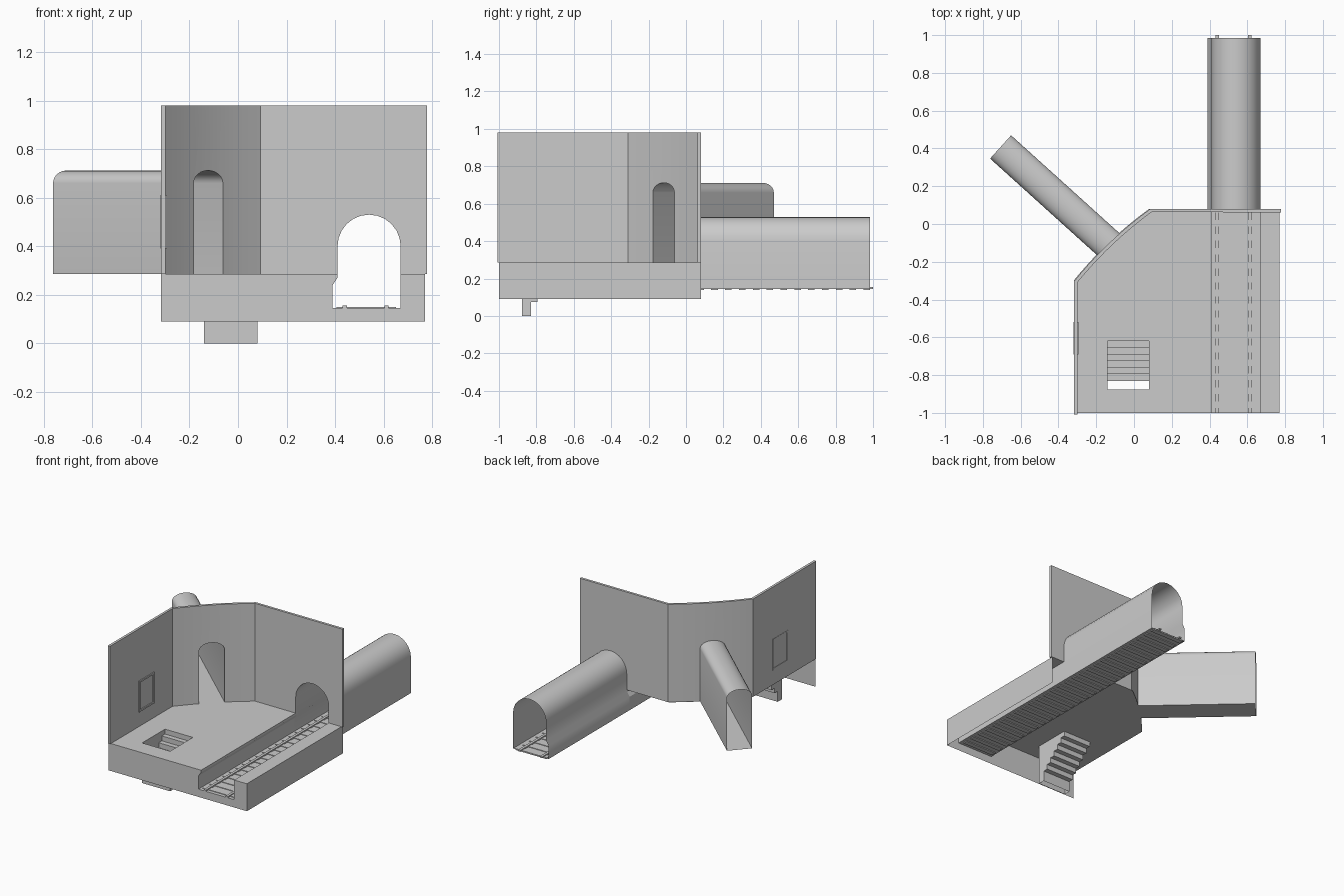
import bpy, bmesh
from math import sin, cos, pi
from mathutils import Vector

cube = bpy.data.objects.get("Cube")
if cube:
    bpy.data.objects.remove(cube)

GREY = (0.6, 0.6, 0.6, 1)
mat = bpy.data.materials.new("plain grey")
mat.use_nodes = True
mat.diffuse_color = GREY
mat.node_tree.nodes["Principled BSDF"].inputs["Base Color"].default_value = GREY

FLOOR, TOP, BASE, TRACK = 0.285, 0.98, 0.09, 0.145
LEFT, RIGHT, FRONT, BACK = -0.317, 0.77, -1.0, 0.08
THICK = 0.018


def finish(name, bm):
    bmesh.ops.remove_doubles(bm, verts=bm.verts, dist=1e-5)
    bmesh.ops.recalc_face_normals(bm, faces=bm.faces)
    me = bpy.data.meshes.new(name)
    bm.to_mesh(me)
    bm.free()
    me.materials.append(mat)
    ob = bpy.data.objects.new(name, me)
    bpy.context.collection.objects.link(ob)
    return ob


def flat(name, polygons):
    bm = bmesh.new()
    for pts in polygons:
        bm.faces.new([bm.verts.new(p) for p in pts])
    return finish(name, bm)


def extrude(name, pts, offset, closed=False, caps=False):
    """Sweep a profile along an offset into a sheet or a capped prism."""
    bm = bmesh.new()
    a = [bm.verts.new(p) for p in pts]
    b = [bm.verts.new(Vector(p) + Vector(offset)) for p in pts]
    n = len(pts)
    for i in range(n if closed else n - 1):
        j = (i + 1) % n
        bm.faces.new((a[i], a[j], b[j], b[i]))
    if caps:
        bm.faces.new(a[::-1])
        bm.faces.new(b)
    return finish(name, bm)


def add_box(bm, lo, hi):
    r = bmesh.ops.create_cube(bm, size=1)
    for v in r["verts"]:
        v.co = [l + (c + 0.5) * (h - l) for l, h, c in zip(lo, hi, v.co)]


def activate(ob):
    bpy.ops.object.select_all(action="DESELECT")
    ob.select_set(True)
    bpy.context.view_layer.objects.active = ob


def smooth(ob):
    activate(ob)
    bpy.ops.object.shade_smooth_by_angle(angle=0.6)


def cut(ob, cutter):
    activate(ob)
    mod = ob.modifiers.new("opening", "BOOLEAN")
    mod.operation = "DIFFERENCE"
    mod.solver = "EXACT"
    mod.object = cutter
    bpy.ops.object.modifier_apply(modifier=mod.name)
    bpy.data.objects.remove(cutter)


def arch(center, half, spring, rise, steps=12):
    """Arch points (across, height) from the right spring to the left."""
    return [(center + half * cos(pi * i / steps), spring + rise * sin(pi * i / steps))
            for i in range(steps + 1)]


# Wall outline: left wall, gently bulging corner, back wall
corner = []
for i in range(13):
    t = i / 12
    bulge = 0.018 * 4 * t * (1 - t)
    corner.append((LEFT + 0.397 * t - 0.7 * bulge, -0.297 + 0.377 * t + 0.7 * bulge))
path = [(LEFT, FRONT)] + corner + [(RIGHT, BACK)]
wall = extrude("curved_wall", [(x, y, FLOOR) for x, y in path], (0, 0, TOP - FLOOR))
activate(wall)
solid = wall.modifiers.new("thickness", "SOLIDIFY")
solid.thickness = THICK
solid.offset = 0
bpy.ops.object.modifier_apply(modifier=solid.name)
wall.location = (THICK / 2, -THICK / 2, 0)
bpy.ops.object.transform_apply()

# Railway tunnel with a stepped left side
arch_pts = arch(0.54, 0.13, 0.40, 0.13)
step_side = [(0.41, 0.27), (0.39, 0.24), (0.39, TRACK)]
tunnel_profile = [(0.67, TRACK)] + arch_pts + step_side
smooth(extrude("railway_tunnel", [(x, BACK - 0.005, z) for x, z in tunnel_profile],
               (0, 0.91, 0), closed=True))
cut(wall, extrude("tunnel_cutter",
                  [(x, BACK - 0.1, z) for x, z in [(0.67, 0.2)] + arch_pts + [(0.41, 0.2)]],
                  (0, 0.2, 0), closed=True, caps=True))

# Diagonal passage through the curved corner
across = Vector((0.67, 0.742, 0))
along = Vector((-0.742, 0.67, 0))
start = Vector((-0.135, -0.108, 0))


def passage(name, shift, length, low, caps):
    profile = [(0.083, low)] + arch(0, 0.083, 0.66, 0.052) + [(-0.083, low)]
    pts = [start + along * shift + across * u + Vector((0, 0, z)) for u, z in profile]
    return extrude(name, pts, along * length, closed=True, caps=caps)


smooth(passage("diagonal_passage", -0.005, 0.775, FLOOR, False))
cut(wall, passage("passage_cutter", -0.12, 0.24, 0.2, True))
smooth(wall)

# Platform floor laid around the stair opening
X0, X1, Y0, Y1, EDGE = -0.14, 0.08, -0.877, -0.62, 0.41


def rect(x0, x1, y0, y1):
    return [(x0, y0, FLOOR), (x1, y0, FLOOR), (x1, y1, FLOOR), (x0, y1, FLOOR)]


rear = [(LEFT, Y1)] + corner + [(EDGE, BACK), (EDGE, Y1), (X1, Y1), (X0, Y1)]
flat("platform_floor", [rect(LEFT, EDGE, FRONT, Y0), rect(LEFT, X0, Y0, Y1),
                        rect(X1, EDGE, Y0, Y1), [(x, y, FLOOR) for x, y in rear]])

# Front skirt with the track notch
notch = [(0.67, FLOOR), (0.67, TRACK)] + step_side[::-1] + [(EDGE, FLOOR)]
skirt = [(LEFT, BASE), (RIGHT, BASE), (RIGHT, FLOOR)] + notch + [(LEFT, FLOOR)]
flat("front_skirt", [[(x, FRONT, z) for x, z in skirt]])

# Track trench and the hollow ledge beside it
trench = notch[::-1] + [(RIGHT, FLOOR), (RIGHT, BASE)]
extrude("track_trench", [(x, FRONT, z) for x, z in trench], (0, BACK - FRONT, 0))

# Rails and sleepers
bm = bmesh.new()
for x in (0.44, 0.612):
    add_box(bm, (x - 0.009, FRONT, TRACK), (x + 0.009, 1.0, TRACK + 0.01))
finish("rails", bm)
bm = bmesh.new()
for i in range(27):
    y = FRONT + 0.025 + i * 0.074
    add_box(bm, (0.405, y, TRACK - 0.006), (0.65, y + 0.035, TRACK + 0.004))
finish("sleepers", bm)

# Stairs going down, with well sides following the steps
steps, going, rise = 6, 0.035, 0.035
zigzag = [(Y1, FLOOR)]
for i in range(steps):
    z = FLOOR - rise * (i + 1)
    zigzag += [(Y1 - going * i, z), (Y1 - going * (i + 1), z)]
zigzag.append((Y1 - going * steps, 0))
extrude("stairs", [(X0, y, z) for y, z in zigzag], (X1 - X0, 0, 0))
side = zigzag + [(Y0, 0), (Y0, FLOOR)]
flat("stairwell_sides", [[(x, y, z) for y, z in side] for x in (X0, X1)])
flat("stairwell_front", [[(X0, Y0, 0), (X1, Y0, 0), (X1, Y0, FLOOR), (X0, Y0, FLOOR)]])

# Window frame on the left wall
bm = bmesh.new()
wy0, wy1, wz0, wz1, bar = -0.69, -0.52, 0.39, 0.61, 0.012
xa, xb = LEFT - 0.002, LEFT + THICK + 0.006
for y in (wy0, wy1 - bar):
    add_box(bm, (xa, y, wz0), (xb, y + bar, wz1))
for z in (wz0, wz1 - bar):
    add_box(bm, (xa, wy0 + bar, z), (xb, wy1 - bar, z + bar))
finish("window_frame", bm)
